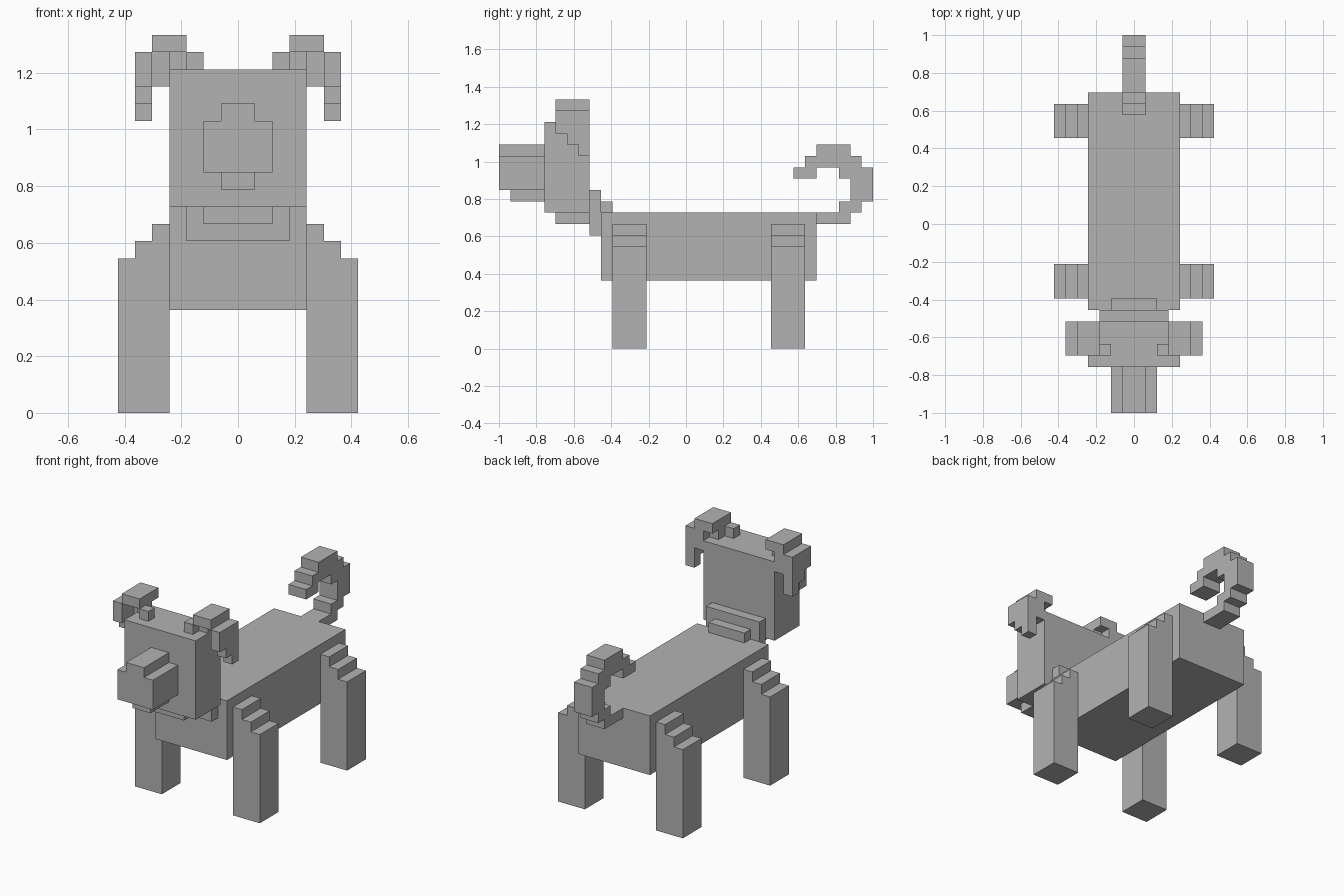
import bpy
import bmesh
from mathutils import Vector

U = 2 / 33      # one block; the animal is 33 blocks long
MID = 16.5      # blocks from the muzzle tip to the centre

cube = bpy.data.objects.get("Cube")
if cube:
    bpy.data.objects.remove(cube, do_unlink=True)

grey = bpy.data.materials.new("plain_grey")
grey.use_nodes = True
COLOUR = (0.45, 0.45, 0.45, 1)
grey.diffuse_color = COLOUR
grey.node_tree.nodes["Principled BSDF"].inputs["Base Color"].default_value = COLOUR


def prism(bm, profile, lo, hi, axis):
    """Extrude a block profile along x (profile is y, z) or y (profile is x, z)."""
    def place(a, z, d):
        x, y = (d, a) if axis == "x" else (a, d)
        return Vector((x, y - MID, z)) * U
    face = bm.faces.new([bm.verts.new(place(a, z, lo)) for a, z in profile])
    side = bmesh.ops.extrude_face_region(bm, geom=[face])
    moved = [v for v in side["geom"] if isinstance(v, bmesh.types.BMVert)]
    bmesh.ops.translate(bm, verts=moved, vec=place(0, 0, hi) - place(0, 0, lo))


def box(bm, x, y, z):
    prism(bm, [(y[0], z[0]), (y[1], z[0]), (y[1], z[1]), (y[0], z[1])], *x, "x")


def finish(name, bm, flip=False):
    if flip:
        bmesh.ops.scale(bm, verts=bm.verts, vec=(-1, 1, 1))
    bmesh.ops.recalc_face_normals(bm, faces=bm.faces)
    mesh = bpy.data.meshes.new(name)
    bm.to_mesh(mesh)
    bm.free()
    mesh.materials.append(grey)
    bpy.context.collection.objects.link(bpy.data.objects.new(name, mesh))


# Centred blocks: half width, y span, z span
for name, half, y, z in [
    ("body", 4, (9, 28), (6, 12)),
    ("head", 4, (4, 8), (12, 20)),
    ("throat", 2, (5, 8), (11, 12)),
    ("neck", 3, (8, 9), (10, 14)),
    ("nape", 2, (9, 10), (12, 13)),
    ("muzzle", 2, (0, 4), (14, 17)),
    ("muzzle_bridge", 1, (0, 4), (17, 18)),
    ("lower_jaw", 1, (1, 4), (13, 14)),
]:
    bm = bmesh.new()
    box(bm, (-half, half), y, z)
    finish(name, bm)

# Curled tail
bm = bmesh.new()
prism(bm, [(28, 11), (31, 11), (31, 12), (32, 12), (32, 13), (33, 13), (33, 16),
           (32, 16), (32, 17), (31, 17), (31, 18), (28, 18), (28, 17), (27, 17),
           (27, 16), (26, 16), (26, 15), (28, 15), (28, 16), (30, 16), (30, 15),
           (31, 15), (31, 13), (30, 13), (30, 12), (28, 12)], -1, 1, "x")
finish("tail", bm)

LEG = [(4, 0), (7, 0), (7, 9), (6, 9), (6, 10), (5, 10), (5, 11), (4, 11)]
EAR_FLAP = [(5, 21), (5, 19), (6, 19), (6, 18), (7, 18), (7, 17), (8, 17), (8, 21)]

for side, flip in (("left", False), ("right", True)):
    # Legs with stepped shoulders
    for end, y in (("front", 10), ("back", 24)):
        bm = bmesh.new()
        prism(bm, LEG, y, y + 3, "y")
        finish(f"{end}_leg_{side}", bm, flip)

    # Cupped ear: hanging flap, cap and diagonal back wall
    bm = bmesh.new()
    prism(bm, EAR_FLAP, 5, 6, "x")
    box(bm, (3, 5), (5, 8), (21, 22))
    box(bm, (4, 5), (7, 8), (19, 21))
    box(bm, (3, 4), (6, 7), (20, 21))
    box(bm, (2, 3), (5, 6), (20, 21))
    finish(f"ear_{side}", bm, flip)
